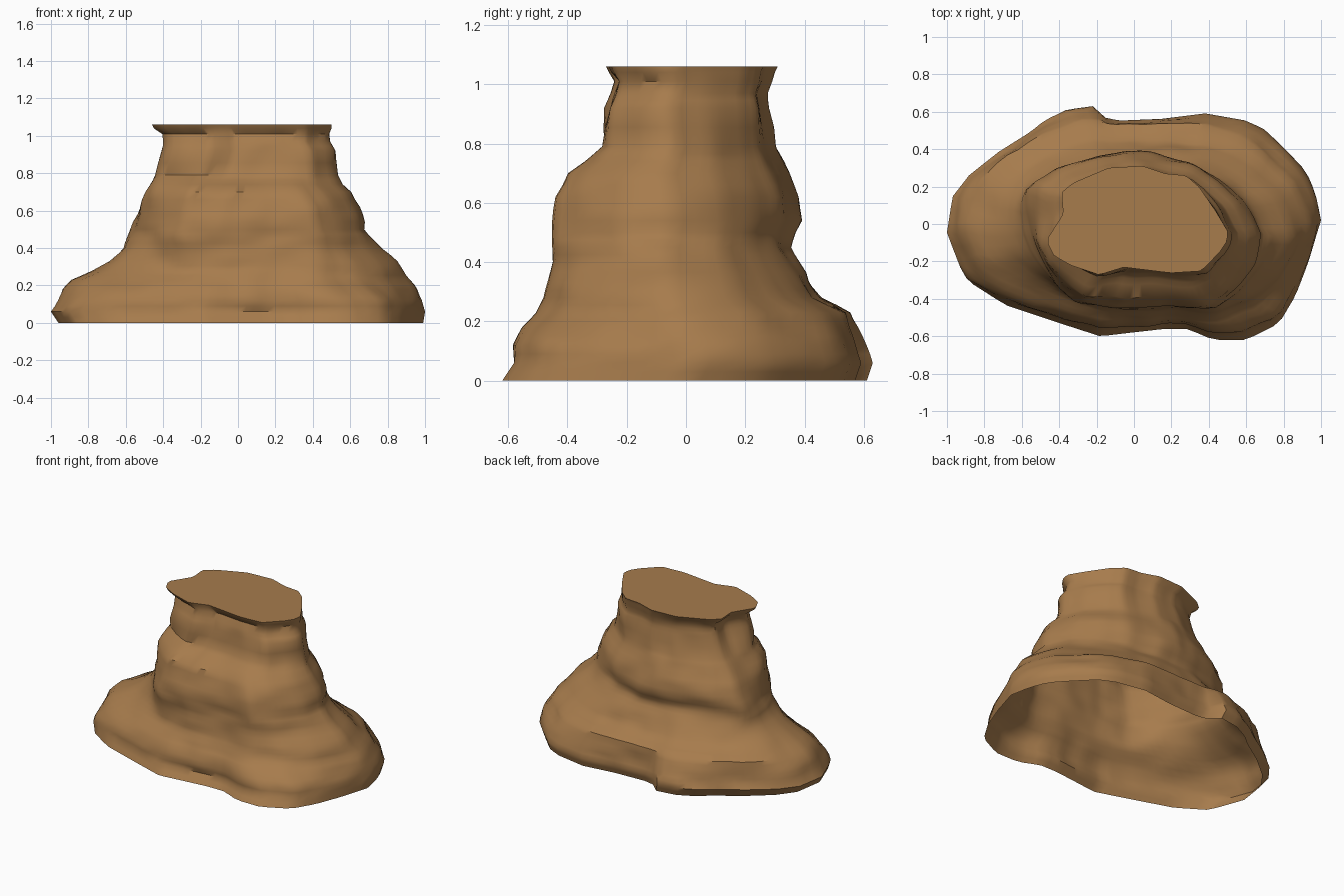
import bpy
import bmesh
import math
from mathutils import Vector, noise

SEGMENTS = 96
CENTRE = Vector((0.04, 0.0))

# Plan outlines in hundredths, counter-clockwise
FOOT = [(100, 0), (97, 15), (92, 27), (82, 38), (70, 50), (60, 55), (38, 59), (15, 56),
        (-8, 55), (-17, 57), (-22, 63), (-36, 61), (-48, 55), (-55, 49), (-72, 38),
        (-88, 25), (-97, 13), (-100, -7), (-91, -31), (-72, -43), (-45, -52), (-20, -60),
        (-3, -58), (15, -56), (28, -56), (42, -62), (60, -62), (78, -53), (87, -38),
        (94, -20)]
SHOULDER = [(91, -5), (89, 8), (82, 22), (68, 36), (54, 44), (37, 50), (14, 51), (-10, 51),
            (-28, 53), (-45, 46), (-66, 35), (-80, 20), (-87, -2), (-80, -19), (-62, -30),
            (-44, -39), (-22, -47), (10, -49), (40, -49), (60, -43), (76, -30), (86, -17)]
WAIST = [(70, -5), (60, 14), (45, 25), (30, 33), (10, 38), (-5, 39), (-20, 36), (-40, 30),
         (-55, 22), (-57, 10), (-53, -5), (-48, -20), (-40, -32), (-30, -41), (-10, -45),
         (20, -44), (42, -45), (55, -33), (65, -20)]
CROWN = [(50, -3), (44, 7), (35, 20), (28, 26), (17, 27), (5, 31), (-13, 30), (-25, 25),
         (-32, 22), (-38, 17), (-37, 6), (-46, -8), (-42, -16), (-33, -21), (-18, -26),
         (-5, -22), (20, -25), (36, -24), (46, -14), (50, -8)]

# Height, then the right, left, front and back extents, in hundredths
LEVELS = [(0, -96, 99, -62, 61), (6, -100, 100, -58, 63), (12, -97, 99, -58, 61),
          (18, -93, 95, -55, 58), (23, -89, 92, -50, 56), (28, -78, 89, -47, 46),
          (33, -69, 85, -46, 42), (40, -61, 77, -45, 38), (45, -59, 73, -45, 36),
          (50, -57, 69, -45, 37), (54, -56, 69, -45, 39), (62, -52, 66, -43, 38),
          (70, -49, 61, -40, 34), (74, -47, 56, -34, 32), (79, -44, 54, -28, 30),
          (92, -41, 52, -27, 29), (97, -40, 49, -25, 28), (101, -40, 49, -24, 29),
          (104, -45, 50, -26, 30), (106, -46, 50, -27, 31)]


def make_material(name, colour):
    mat = bpy.data.materials.new(name)
    mat.use_nodes = True
    mat.diffuse_color = colour
    mat.node_tree.nodes["Principled BSDF"].inputs["Base Color"].default_value = colour
    return mat


def cross(a, b):
    return a.x * b.y - a.y * b.x


def resample(outline):
    """Return the outline's points at evenly spaced bearings from the centre."""
    points = [Vector(p) / 100 - CENTRE for p in outline]
    ring = []
    for i in range(SEGMENTS):
        angle = math.tau * i / SEGMENTS
        ray = Vector((math.cos(angle), math.sin(angle)))
        reach = 0.0
        for a, b in zip(points, points[1:] + points[:1]):
            edge = b - a
            denominator = cross(ray, edge)
            if abs(denominator) < 1e-9:
                continue
            distance = cross(a, edge) / denominator
            along = cross(a, ray) / denominator
            if distance > 0 and -1e-6 <= along <= 1 + 1e-6:
                reach = max(reach, distance)
        ring.append(ray * reach + CENTRE)
    return ring


def fit(value, source, target):
    share = (value - source[0]) / (source[1] - source[0])
    return target[0] + share * (target[1] - target[0])


def fit_ring(ring, x_range, y_range):
    """Stretch a ring so that it spans the given extents."""
    xs = [p.x for p in ring]
    ys = [p.y for p in ring]
    x_source, y_source = (min(xs), max(xs)), (min(ys), max(ys))
    return [Vector((fit(p.x, x_source, x_range), fit(p.y, y_source, y_range))) for p in ring]


# Each plan with the height where it applies in full
PLANS = [(0.1, resample(FOOT)), (0.25, resample(SHOULDER)),
         (0.48, resample(WAIST)), (0.9, resample(CROWN))]


def plan_at(height):
    """Blend the two outlines nearest in height."""
    height = min(max(height, PLANS[0][0]), PLANS[-1][0])
    for (z0, low), (z1, high) in zip(PLANS, PLANS[1:]):
        if height <= z1:
            t = (height - z0) / (z1 - z0)
            return [a.lerp(b, t) for a, b in zip(low, high)]


def extents_at(height):
    for low, high in zip(LEVELS, LEVELS[1:]):
        if height * 100 <= high[0] + 1e-6:
            t = (height * 100 - low[0]) / (high[0] - low[0])
            return [(a + (b - a) * t) / 100 for a, b in zip(low[1:], high[1:])]


def weather(point, amount):
    """Push a wall point in or out, with small lumps and short broken ledges."""
    outward = Vector((point.x - CENTRE.x, point.y, 0)).normalized()
    lumps = noise.noise(point * 6)
    ledges = noise.noise(Vector((point.x * 5, point.y * 5, point.z * 12)))
    return point + outward * amount * (lumps + ledges)


# Heights of the rings, with one extra ring inside every tall band
heights = []
for low, high in zip(LEVELS, LEVELS[1:]):
    heights.append(low[0] / 100)
    if high[0] - low[0] > 4:
        heights.append((low[0] + high[0]) / 200)
heights.append(LEVELS[-1][0] / 100)

# Rock wall, open underneath
bm = bmesh.new()
rings = []
for height in heights:
    left, right, front, back = extents_at(height)
    ring = []
    for p in fit_ring(plan_at(height), (left, right), (front, back)):
        point = Vector((p.x, p.y, height))
        if 0.07 < height < 1.03:
            point = weather(point, 0.014)
        ring.append(bm.verts.new(point))
    rings.append(ring)

for lower, upper in zip(rings, rings[1:]):
    for i in range(SEGMENTS):
        j = (i + 1) % SEGMENTS
        bm.faces.new((lower[i], lower[j], upper[j], upper[i]))

# Flat summit
bm.faces.new(rings[-1])

mesh = bpy.data.meshes.new("rock_mesa")
bm.to_mesh(mesh)
bm.free()

default_cube = bpy.data.objects.get("Cube")
if default_cube:
    bpy.data.objects.remove(default_cube, do_unlink=True)

mesa = bpy.data.objects.new("rock_mesa", mesh)
bpy.context.collection.objects.link(mesa)
mesh.materials.append(make_material("sandstone brown", (0.385, 0.2, 0.073, 1)))

# Soft rock faces with crisp ledges
bpy.context.view_layer.objects.active = mesa
mesa.select_set(True)
bpy.ops.object.shade_smooth_by_angle(angle=math.radians(45))
